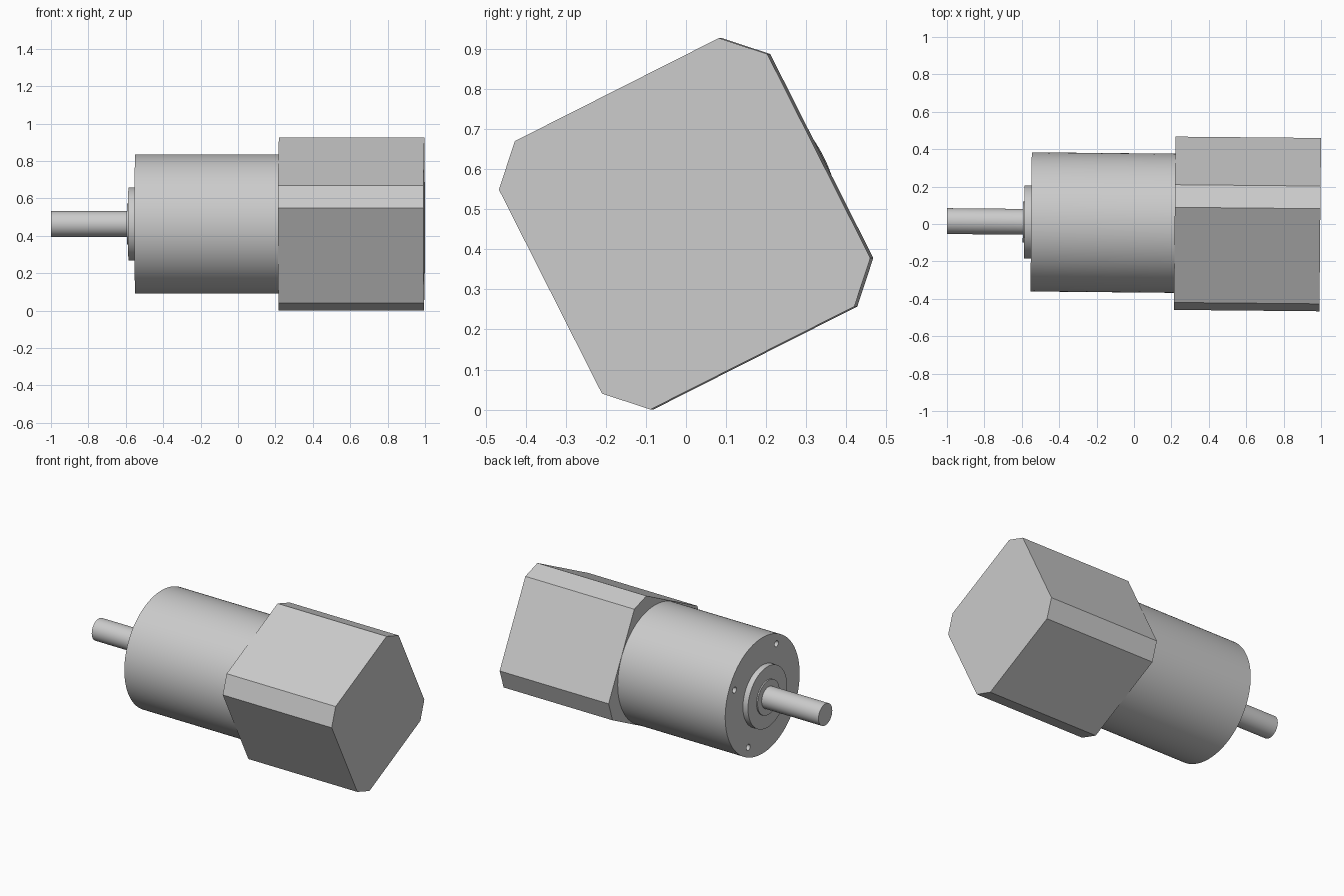
import bpy, bmesh, math
from mathutils import Matrix, Vector

cube = bpy.data.objects.get("Cube")
if cube:
    bpy.data.objects.remove(cube, do_unlink=True)

GREY = (0.6, 0.6, 0.6, 1.0)
mat = bpy.data.materials.new("plain grey")
mat.use_nodes = True
mat.diffuse_color = GREY
mat.node_tree.nodes["Principled BSDF"].inputs["Base Color"].default_value = GREY

# Parts are made along local Z; this lays Z along world X with a slight yaw
LAY = Matrix(((0, 0, 1, 0), (1, 0, 0, 0), (0, 1, 0, 0), (0, 0, 0, 1)))
FRAME = Matrix.Translation((0, 0.006, 0.4635)) @ Matrix.Rotation(-0.0095, 4, 'Z') @ LAY
TURN = math.radians(26.8)


def prism(name, outline, start, end):
    """Extrude a closed outline along the motor axis."""
    bm = bmesh.new()
    face = bm.faces.new([bm.verts.new((x, y, start)) for x, y in outline])
    new = bmesh.ops.extrude_face_region(bm, geom=[face], use_keep_orig=True)["geom"]
    verts = [v for v in new if isinstance(v, bmesh.types.BMVert)]
    bmesh.ops.translate(bm, verts=verts, vec=Vector((0, 0, end - start)))
    bmesh.ops.recalc_face_normals(bm, faces=bm.faces)
    bm.transform(FRAME)
    mesh = bpy.data.meshes.new(name)
    bm.to_mesh(mesh)
    bm.free()
    mesh.materials.append(mat)
    obj = bpy.data.objects.new(name, mesh)
    bpy.context.collection.objects.link(obj)
    return obj


def circle(radius, sides=96, centre=(0, 0)):
    steps = [math.tau * i / sides for i in range(sides)]
    return [(centre[0] + radius * math.cos(a), centre[1] + radius * math.sin(a)) for a in steps]


def activate(obj):
    bpy.ops.object.select_all(action='DESELECT')
    obj.select_set(True)
    bpy.context.view_layer.objects.active = obj


# Square motor housing with chamfered corners
half_corner = math.atan2(0.285, 0.375)
angles = [TURN + k * math.pi / 2 + s * half_corner for k in range(4) for s in (-1, 1)]
prism("motor_housing", [(0.471 * math.cos(a), 0.471 * math.sin(a)) for a in angles],
      0.2175, 0.9956)

# Round gearbox and the stepped output shaft
gearbox = prism("gearbox", circle(0.372, 128), -0.55, 0.23)
rounds = [
    gearbox,
    prism("front_boss", circle(0.195), -0.586, -0.54),
    prism("shaft_collar", circle(0.11), -0.594, -0.58),
    prism("output_shaft", circle(0.069, 64), -0.9994, -0.57),
]

# Four mounting holes in the gearbox face
for k in range(4):
    a = TURN + k * math.pi / 2
    spot = (0.312 * math.cos(a), 0.312 * math.sin(a))
    cutter = prism("hole_cutter", circle(0.019, 24, spot), -0.6, -0.45)
    cutter.hide_render = True
    mod = gearbox.modifiers.new("mounting_hole", 'BOOLEAN')
    mod.operation = 'DIFFERENCE'
    mod.solver = 'EXACT'
    mod.object = cutter
    activate(gearbox)
    bpy.ops.object.modifier_apply(modifier=mod.name)
    bpy.data.objects.remove(cutter, do_unlink=True)

for obj in rounds:
    activate(obj)
    bpy.ops.object.shade_smooth_by_angle(angle=math.radians(30))
